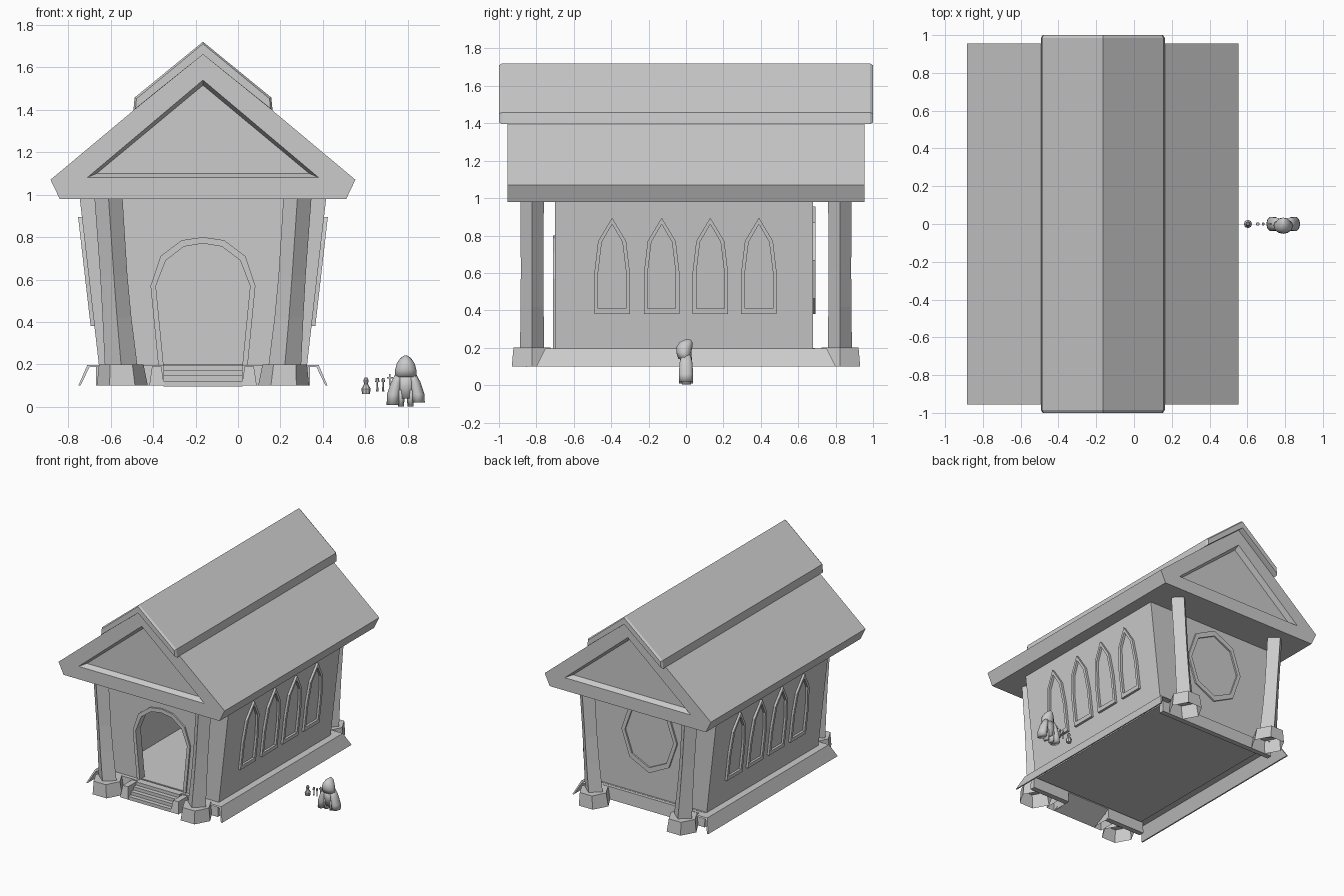
import bpy, bmesh, math

if "Cube" in bpy.data.objects:
    bpy.data.objects.remove(bpy.data.objects["Cube"])

CX = -0.165            # chapel axis
ZB, ZT = 0.195, 0.98   # wall bottom / top


def finish(name, bm, smooth=False):
    bmesh.ops.recalc_face_normals(bm, faces=bm.faces)
    me = bpy.data.meshes.new(name)
    bm.to_mesh(me)
    bm.free()
    ob = bpy.data.objects.new(name, me)
    bpy.context.collection.objects.link(ob)
    if smooth:
        for p in me.polygons:
            p.use_smooth = True
    return ob


def skin(name, loops, bottom=True, closed=False, smooth=False):
    """Join equal-length vertex loops into a surface."""
    bm = bmesh.new()
    vs = [[bm.verts.new(p) for p in loop] for loop in loops]
    n = len(vs[0])
    pairs = list(zip(vs, vs[1:])) + ([(vs[-1], vs[0])] if closed else [])
    for a, b in pairs:
        for i in range(n):
            j = (i + 1) % n
            bm.faces.new((a[i], a[j], b[j], b[i]))
    if not closed:
        bm.faces.new(vs[-1])
        if bottom:
            bm.faces.new(vs[0])
    return finish(name, bm, smooth)


def front_map(p, y):                     # profile drawn in the front view
    return (CX + p[0], y, p[1])


def prism(name, pts, y0, y1, pts2=None):
    return skin(name, [[front_map(p, y0) for p in pts],
                       [front_map(p, y1) for p in (pts2 or pts)]])


def frame(name, outer, inner, fmap, d0, d1):
    return skin(name, [[fmap(p, d0) for p in outer], [fmap(p, d1) for p in outer],
                       [fmap(p, d1) for p in inner], [fmap(p, d0) for p in inner]],
                closed=True)


def mirrored(half):                      # half profile, ends on the axis
    return half + [(-u, v) for u, v in reversed(half) if abs(u) > 1e-6]


def loft(name, rings, n, bottom=True, smooth=False):
    """Rings are (x, y, z, rx, ry)."""
    ang = [2 * math.pi * i / n for i in range(n)]
    return skin(name, [[(x + rx * math.cos(a), y + ry * math.sin(a), z) for a in ang]
                       for x, y, z, rx, ry in rings], bottom, smooth=smooth)


def box_taper(name, z0, z1, x0, x1, y0, y1, cx=CX, cy=0, bottom=True):
    return skin(name, [[(cx + sx * x, cy + sy * y, z) for sx, sy in
                        ((-1, -1), (1, -1), (1, 1), (-1, 1))]
                       for x, y, z in ((x0, y0, z0), (x1, y1, z1))], bottom)


def cut(ob, cutter):
    m = ob.modifiers.new("cut", 'BOOLEAN')
    m.operation, m.solver, m.object = 'DIFFERENCE', 'EXACT', cutter
    cutter.hide_render = True
    cutter.hide_set(True)


# roof with recessed gables, and ridge cap
roof = prism("roof", mirrored([(0.675, 0.98), (0.718, 1.07), (0, 1.67)]), -0.955, 0.955)
tri_in = mirrored([(0.50, 1.10), (0, 1.515)])
for s in (-1, 1):
    big = mirrored([(0.557, 1.075), (0, 1.546)])
    cut(roof, prism("gable_cutter", big, s * 0.966, s * 0.915, tri_in))
cap_pts = mirrored([(0.328, 1.395), (0.322, 1.457), (0, 1.72)]) + [(0, 1.66)]
cap_end = mirrored([(0.318, 1.405), (0.313, 1.452), (0, 1.71)]) + [(0, 1.66)]
skin("ridge_cap", [[front_map(p, y) for p in pts] for y, pts in
                   ((-1, cap_end), (-0.985, cap_pts), (0.985, cap_pts), (1, cap_end))])

# walls: outward-leaning shell with a doorway
walls = box_taper("walls", ZB, ZT, 0.49, 0.58, 0.69, 0.69, cy=-0.01)
cut(walls, box_taper("room_cutter", ZB - 0.05, ZT - 0.01, 0.435, 0.53, 0.64, 0.64, cy=-0.01))
door_in = mirrored([(0.185, 0.19), (0.222, 0.57), (0.175, 0.69), (0.09, 0.755), (0, 0.77)])
door_out = mirrored([(0.21, 0.19), (0.247, 0.57), (0.2, 0.71), (0.1, 0.785), (0, 0.80)])
cut(walls, prism("door_cutter", [(u, v if v > 0.2 else 0.1) for u, v in door_in], -0.8, -0.6))
frame("door_frame", door_out, door_in, front_map, -0.65, -0.712)


# back window, framed outside and inside
def oval(rx, rz):
    return [(rx * math.sin(i * math.pi / 4), 0.667 + rz * math.cos(i * math.pi / 4))
            for i in range(8)]


for part, d0, d1 in (("back_window_frame", 0.67, 0.692), ("back_window_inner_frame", 0.64, 0.625)):
    frame(part, oval(0.24, 0.287), oval(0.21, 0.245), front_map, d0, d1)

# lancet windows on both long sides, following the lean of the wall
lancet_out = mirrored([(0.095, 0.38), (0.095, 0.6), (0.075, 0.77), (0, 0.895)])
lancet_in = mirrored([(0.075, 0.41), (0.075, 0.6), (0.055, 0.765), (0, 0.86)])
for side in (-1, 1):
    for yc in (-0.395, -0.13, 0.13, 0.39):
        def side_map(p, d, yc=yc):
            x = 0.49 + 0.09 * (p[1] - ZB) / (ZT - ZB) + d
            return (CX + side * x, yc + p[0], p[1])
        frame("side_window_frame", lancet_out, lancet_in, side_map, -0.01, 0.018)

# floor slab, end plinths and thin sloping side skirts, open underneath
box_taper("floor", 0.18, 0.199, 0.48, 0.48, 0.69, 0.69)
for s in (-1, 1):
    skirt = [(0.577, 0.1), (0.587, 0.1), (0.545, 0.197), (0.45, 0.197), (0.45, 0.187), (0.535, 0.187)]
    skin("side_skirt", [[(CX + s * u, y * (0.80 - 0.5 * (v - 0.1)), v) for u, v in skirt]
                        for y in (-1, 1)])
box_taper("back_plinth", 0.1, 0.197, 0.5, 0.5, 0.02, 0.015, cy=0.70)
for s in (-1, 1):
    box_taper("front_plinth", 0.1, 0.197, 0.16, 0.16, 0.02, 0.015, CX + s * 0.345, -0.715)

# corner pillars, diagonal section, on chunky stone bases
for sx in (-1, 1):
    for sy in (-1, 1):
        y = sy * 0.823
        loft("corner_pillar", [(CX + sx * 0.385, y, 0.19, 0.077, 0.064),
                               (CX + sx * 0.405, y, 0.42, 0.068, 0.062),
                               (CX + sx * 0.42, y, 0.62, 0.064, 0.06),
                               (CX + sx * 0.445, y, 0.985, 0.066, 0.063)], 4)
        loft("pillar_base", [(CX + sx * 0.38, y, 0.1, 0.12, 0.125),
                             (CX + sx * 0.385, y, 0.2, 0.105, 0.115)], 6, bottom=False)
    # blocks beside the steps
    box_taper("step_side_block", 0.1, 0.19, 0.035, 0.022, 0.075, 0.06,
              CX + sx * 0.218, -0.785, bottom=False)

# front steps
stairs = [(-0.70, 0.197)]
for i in range(4):
    y = -0.755 - 0.033 * i
    stairs += [(y, 0.197 - 0.025 * i), (y, 0.172 - 0.025 * i)]
stairs[-1] = (stairs[-1][0], 0.096)
stairs += [(-0.70, 0.18)]
skin("front_steps", [[(CX + x, y, z) for y, z in stairs] for x in (-0.187, 0.187)])

# small robed figure beside the building
FX = 0.79
loft("figure_hood", [(FX, -0.005, 0.14, 0.052, 0.036), (FX, -0.012, 0.175, 0.05, 0.040),
                     (FX, -0.008, 0.205, 0.042, 0.042), (FX, 0, 0.23, 0.025, 0.034),
                     (FX, 0.008, 0.243, 0.006, 0.016)], 12, smooth=True)
loft("figure_robe", [(FX, 0, 0.04, 0.03, 0.03), (FX, 0, 0.10, 0.046, 0.034),
                     (FX, 0, 0.15, 0.045, 0.032)], 12, smooth=True)
for s in (-1, 1):
    loft("figure_robe_flap", [(FX + s * 0.060, 0, 0.008 + 0.006 * (s + 1), 0.03, 0.04),
                              (FX + s * 0.056, 0, 0.06, 0.032, 0.04),
                              (FX + s * 0.042, 0, 0.12, 0.026, 0.036),
                              (FX + s * 0.03, 0, 0.16, 0.016, 0.026)], 10, smooth=True)
    loft("figure_robe_tail", [(FX + s * 0.022, 0.002, 0.003, 0.014, 0.024),
                              (FX + s * 0.024, 0, 0.08, 0.02, 0.032)], 8, smooth=True)

# tiny items lined up next to the figure
loft("bottle", [(0.603, 0, 0.06, 0.018, 0.018), (0.603, 0, 0.085, 0.022, 0.022),
                (0.603, 0, 0.108, 0.009, 0.009), (0.603, 0, 0.125, 0.013, 0.013),
                (0.603, 0, 0.138, 0.006, 0.006)], 8)
for x, r in ((0.656, 0.010), (0.684, 0.008)):
    loft("pin_stem", [(x, 0, 0.072, 0.005, 0.005), (x, 0, 0.12, 0.004, 0.004)], 6)
    loft("pin_head", [(x, 0, 0.118, r, r), (x, 0, 0.136, r * 0.8, r * 0.8)], 6)
box_taper("small_cross_post", 0.10, 0.155, 0.003, 0.003, 0.003, 0.003, 0.715)
box_taper("small_cross_bar", 0.134, 0.141, 0.014, 0.014, 0.003, 0.003, 0.715)
